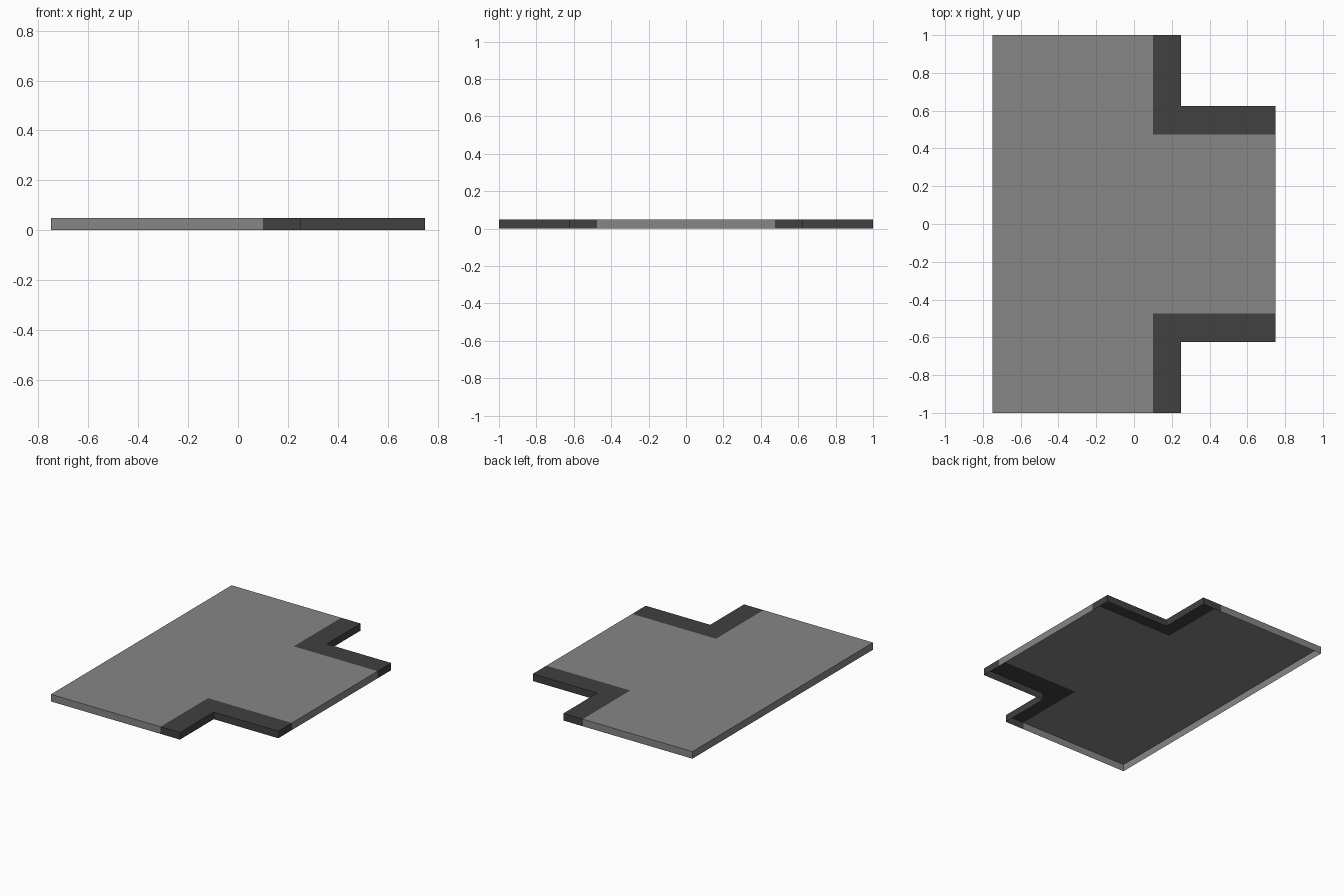
import bpy
import bmesh

cube = bpy.data.objects.get("Cube")
if cube:
    bpy.data.objects.remove(cube, do_unlink=True)


def flat_material(name, grey):
    mat = bpy.data.materials.new(name)
    mat.use_nodes = True
    colour = (grey, grey, grey, 1)
    mat.diffuse_color = colour
    bsdf = mat.node_tree.nodes["Principled BSDF"]
    bsdf.inputs["Base Color"].default_value = colour
    bsdf.inputs["Roughness"].default_value = 0.9
    return mat


HEIGHT = 0.05
BORDER_X, NOTCH_X = 0.1, 0.25
BORDER_Y, NOTCH_Y = 0.475, 0.625
xs = [-0.75, BORDER_X, NOTCH_X, 0.75]
ys = [-1, -NOTCH_Y, -BORDER_Y, BORDER_Y, NOTCH_Y, 1]

bm = bmesh.new()

# Top plate: a grid of cells, leaving out the two corner notches
grid = [[bm.verts.new((x, y, HEIGHT)) for y in ys] for x in xs]
for i in range(len(xs) - 1):
    for j in range(len(ys) - 1):
        mid_y = abs(ys[j] + ys[j + 1]) / 2
        if xs[i] >= NOTCH_X and mid_y > NOTCH_Y:
            continue
        bm.faces.new((grid[i][j], grid[i + 1][j],
                      grid[i + 1][j + 1], grid[i][j + 1]))
bmesh.ops.delete(bm, geom=[v for v in bm.verts if not v.link_faces], context='VERTS')

# Rim walls hanging from the outline; the underside stays open
rim = [e.link_loops[0] for e in bm.edges if e.is_boundary]
pairs = [(loop.vert, loop.link_loop_next.vert) for loop in rim]
foot = {a: bm.verts.new((a.co.x, a.co.y, 0)) for a, b in pairs}
for a, b in pairs:
    bm.faces.new((b, a, foot[a], foot[b]))

# Dark border around each notch
for face in bm.faces:
    c = face.calc_center_median()
    face.material_index = int(c.x > BORDER_X and abs(c.y) > BORDER_Y)

# Merge coplanar cells of the same colour
bmesh.ops.dissolve_limit(bm, angle_limit=0.01, verts=bm.verts[:],
                         edges=bm.edges[:], delimit={'MATERIAL'})

mesh = bpy.data.meshes.new("floor_panel")
bm.to_mesh(mesh)
bm.free()
mesh.materials.append(flat_material("mid grey", 0.24))
mesh.materials.append(flat_material("dark grey", 0.052))
panel = bpy.data.objects.new("floor_panel", mesh)
bpy.context.collection.objects.link(panel)
